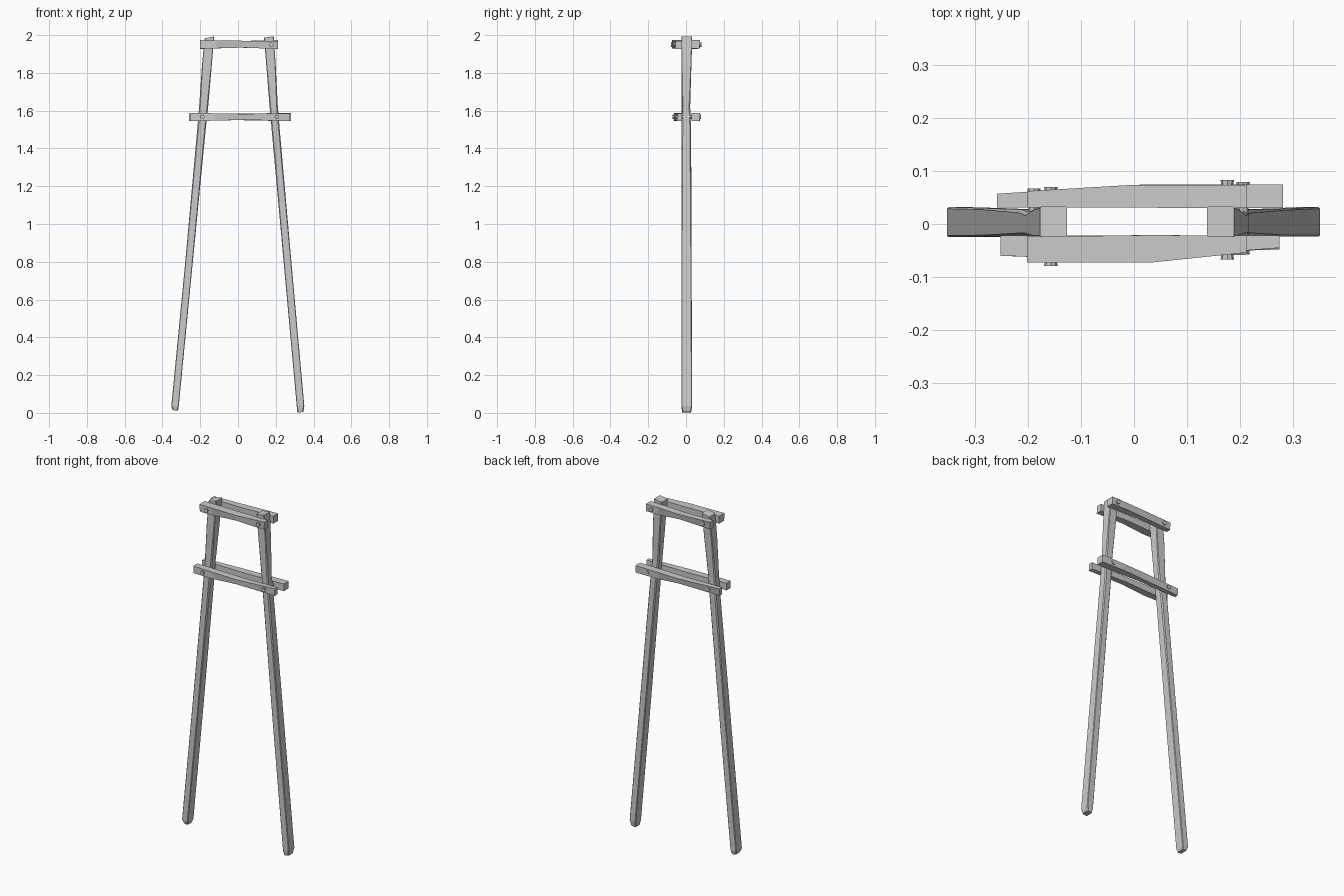
import bpy, bmesh, math
from mathutils import Vector


def loft(name, rings):
    """Flat-faced solid skinned through rings of equal point count."""
    bm = bmesh.new()
    vs = [[bm.verts.new(p) for p in r] for r in rings]
    n = len(rings[0])
    for a, b in zip(vs, vs[1:]):
        for i in range(n):
            j = (i + 1) % n
            bm.faces.new((a[i], a[j], b[j], b[i]))
    bm.faces.new(vs[0][::-1])
    bm.faces.new(vs[-1])
    bmesh.ops.recalc_face_normals(bm, faces=bm.faces)
    me = bpy.data.meshes.new(name)
    bm.to_mesh(me)
    bm.free()
    ob = bpy.data.objects.new(name, me)
    bpy.context.collection.objects.link(ob)
    return ob


def rect(x0, x1, y0, y1, z, tilt=0.0, c=0.003):
    """Leg section: rectangle with small corner cuts, tilted along x."""
    pts = [(x0 + c, y0), (x1 - c, y0), (x1, y0 + c), (x1, y1 - c),
           (x1 - c, y1), (x0 + c, y1), (x0, y1 - c), (x0, y0 + c)]
    mid = (x0 + x1) / 2
    return [(x, y, z + (x - mid) * tilt) for x, y in pts]


# Hewn legs: leaning posts with worn, narrowed feet
loft("left_leg", [
    rect(-0.346, -0.318, -0.020, 0.027, 0.013, -0.09, 0.006),
    rect(-0.353, -0.314, -0.025, 0.032, 0.035, -0.09),
    rect(-0.284, -0.244, -0.024, 0.030, 0.75),
    rect(-0.216, -0.171, -0.023, 0.027, 1.50, 0, 0.006),
    rect(-0.206, -0.158, -0.023, 0.022, 1.62, 0, 0.006),
    rect(-0.190, -0.138, -0.025, 0.029, 1.85),
    rect(-0.177, -0.126, -0.025, 0.033, 1.988, 0.2)])
loft("right_leg", [
    rect(0.314, 0.346, -0.020, 0.027, 0.003, 0.09, 0.006),
    rect(0.311, 0.351, -0.024, 0.032, 0.035, 0.09),
    rect(0.246, 0.287, -0.024, 0.029, 0.75),
    rect(0.178, 0.221, -0.023, 0.027, 1.50, 0, 0.006),
    rect(0.167, 0.211, -0.022, 0.022, 1.62, 0, 0.006),
    rect(0.149, 0.199, -0.024, 0.029, 1.85),
    rect(0.138, 0.189, -0.025, 0.033, 1.990, 0.15)])


def bar(name, side, secs):
    """Crossbar: sections (x, inner y, outer y top, outer y bottom, z0, z1)."""
    loft(name, [[(x, side * i, a), (x, side * ob, a), (x, side * ot, b), (x, side * i, b)]
                for x, i, ot, ob, a, b in secs])


# Crossbars on front and back, each thinned towards one end
bar("upper_front_bar", -1, [
    (-0.202, 0.023, 0.073, 0.071, 1.929, 1.973),
    (-0.12, 0.023, 0.073, 0.073, 1.930, 1.972),
    (0.03, 0.021, 0.073, 0.062, 1.934, 1.970),
    (0.212, 0.022, 0.054, 0.058, 1.926, 1.970)])
bar("upper_back_bar", 1, [
    (-0.202, 0.031, 0.062, 0.060, 1.926, 1.970),
    (0.0, 0.031, 0.074, 0.062, 1.934, 1.968),
    (0.13, 0.030, 0.074, 0.074, 1.930, 1.972),
    (0.212, 0.030, 0.074, 0.072, 1.929, 1.973)])
bar("lower_front_bar", -1, [
    (-0.252, 0.022, 0.060, 0.060, 1.545, 1.588),
    (-0.12, 0.022, 0.064, 0.065, 1.547, 1.586),
    (0.03, 0.021, 0.064, 0.056, 1.552, 1.583),
    (0.275, 0.022, 0.045, 0.048, 1.545, 1.586)])
bar("lower_back_bar", 1, [
    (-0.259, 0.031, 0.057, 0.055, 1.545, 1.586),
    (0.0, 0.031, 0.074, 0.062, 1.550, 1.584),
    (0.13, 0.030, 0.075, 0.074, 1.547, 1.586),
    (0.281, 0.030, 0.075, 0.072, 1.545, 1.588)])


# Wooden pegs driven right through bars and legs
def peg(name, x, y0, y1, z, r=0.0125):
    def ring(y, k):
        return [(x + k * r * math.cos(t), y, z + k * r * math.sin(t))
                for t in (i * math.pi / 4 for i in range(8))]
    loft(name, [ring(y0, 1), ring(y0 + 0.03, 0.8), ring(y1 - 0.03, 0.8), ring(y1, 1)])


peg("peg_upper_left", -0.157, -0.079, 0.070, 1.950)
peg("peg_upper_right", 0.176, -0.067, 0.083, 1.950)
peg("peg_lower_left", -0.189, -0.071, 0.067, 1.567)
peg("peg_lower_right", 0.206, -0.058, 0.079, 1.567)
